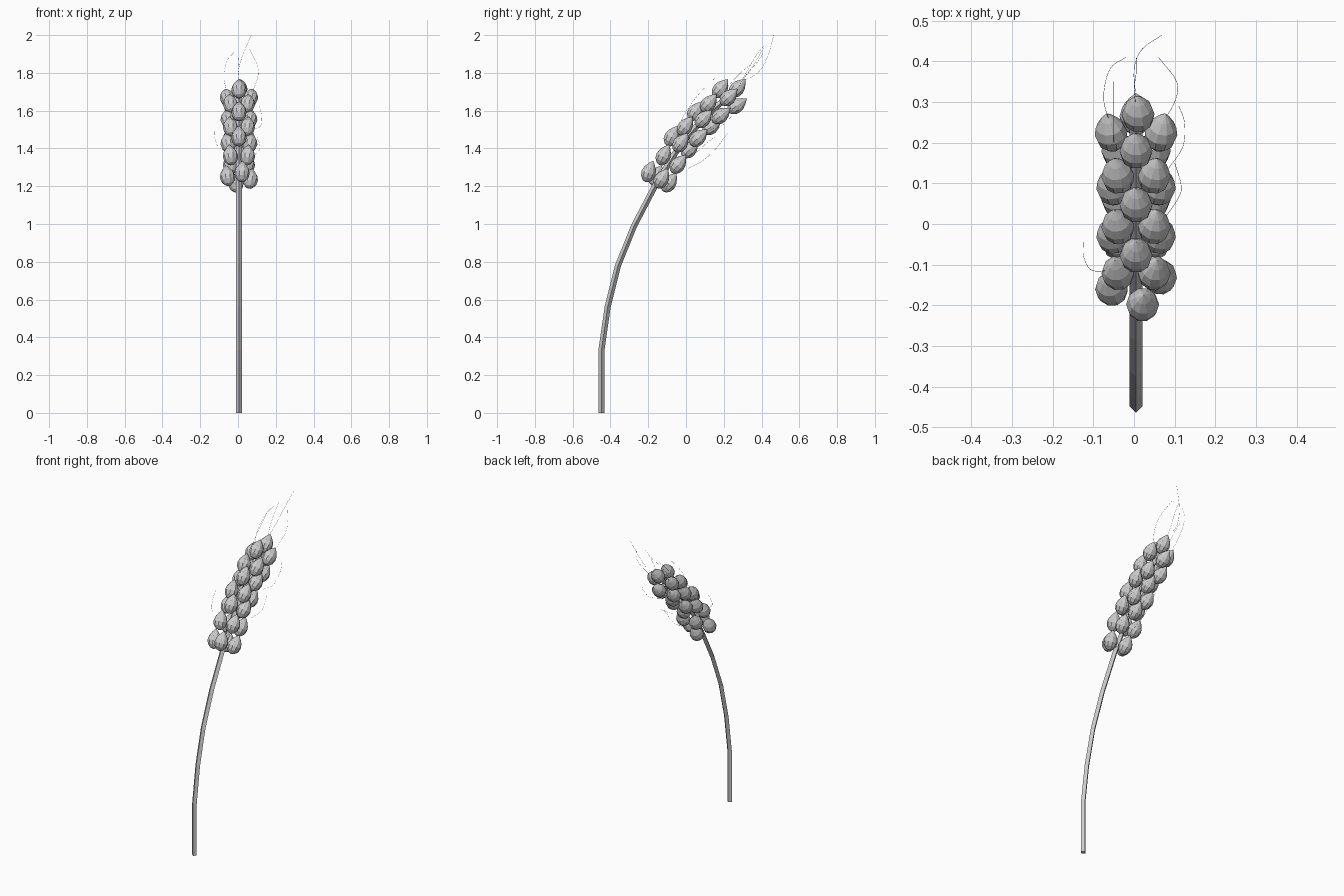
import bpy, bmesh, math
from mathutils import Vector

if "Cube" in bpy.data.objects:
    bpy.data.objects.remove(bpy.data.objects["Cube"])


def loft(name, rings, cap=True):
    """Bridge equal-sized rings of points into one flat-shaded object."""
    bm = bmesh.new()
    loops = [[bm.verts.new(p) for p in ring] for ring in rings]
    n = len(loops[0])
    for a, b in zip(loops, loops[1:]):
        for i in range(n):
            j = (i + 1) % n
            bm.faces.new((a[i], a[j], b[j], b[i]))
    if cap:
        bm.faces.new(loops[0][::-1])
        bm.faces.new(loops[-1])
    bmesh.ops.remove_doubles(bm, verts=bm.verts, dist=1e-5)
    bmesh.ops.recalc_face_normals(bm, faces=bm.faces)
    me = bpy.data.meshes.new(name)
    bm.to_mesh(me)
    bm.free()
    ob = bpy.data.objects.new(name, me)
    bpy.context.collection.objects.link(ob)
    return ob


def ring(c, d, r, n):
    """Circle of n points round c, square to direction d."""
    u = Vector((1, 0, 0))
    u = (u - d * u.dot(d)).normalized()
    v = d.cross(u)
    return [c + r * (u * math.cos(2 * math.pi * k / n) + v * math.sin(2 * math.pi * k / n))
            for k in range(n)]


def tube(name, path, radii, n):
    pts = [Vector(p) for p in path]
    rings = []
    for i, p in enumerate(pts):
        d = (pts[min(i + 1, len(pts) - 1)] - pts[max(i - 1, 0)]).normalized()
        rings.append(ring(p, d, radii[i], n))
    return loft(name, rings)


CX = 0.005

# Bent stalk, running on through the ear
stalk = [(-.448, 0), (-.448, .33), (-.415, .56), (-.36, .78), (-.275, .99), (-.165, 1.2),
         (-.03, 1.42), (.095, 1.56), (.25, 1.70)]
tube("stalk", [(CX, y, z) for y, z in stalk], [.016] * 9, 4)

# Grain: pointed egg profile (distance along, radius)
GRAIN = [(-.055, 0), (-.048, .019), (-.028, .036), (-.003, .0405), (.022, .034),
         (.046, .018), (.066, 0)]


def grain(name, c, d):
    loft(name, [ring(c + d * t, d, r, 10) for t, r in GRAIN], cap=False)


# Whorls of four grains, alternately turned by 45 degrees: axis y, z, lean, radius, turn
whorls = [(-.143, 1.245, 62, .063, -15), (-.08, 1.338, 58, .064, 45), (-.028, 1.428, 54, .058, 0),
          (.03, 1.485, 49, .064, 45), (.092, 1.555, 47, .058, 0), (.152, 1.605, 45, .064, 45),
          (.225, 1.67, 44, .062, 0)]
for i, (y, z, lean, r, turn) in enumerate(whorls):
    a = math.radians(lean)
    along = Vector((0, math.cos(a), math.sin(a)))
    upper = Vector((0, -math.sin(a), math.cos(a)))
    for k in range(4):
        t = math.radians(90 + turn + 90 * k)
        out = Vector((math.cos(t), 0, 0)) + upper * math.sin(t)
        grain(f"grain_{i}_{k}", Vector((CX, y, z)) + out * r, (along + out * .15).normalized())
grain("grain_tip", Vector((.01, .272, 1.718)), Vector((0, .65, .76)))

# Hair-thin awns as smooth arcs through a few control points
awns = [
    [(.005, .29, 1.75), (0, .33, 1.82), (.005, .37, 1.89), (.005, .41, 1.94)],
    [(.005, .31, 1.76), (0, .38, 1.80), (.02, .43, 1.88), (.07, .465, 2.0)],
    [(.07, .25, 1.69), (.1, .30, 1.76), (.105, .35, 1.83), (.06, .41, 1.93)],
    [(-.06, .25, 1.70), (-.075, .31, 1.78), (-.06, .38, 1.86), (-.02, .41, 1.91)],
    [(-.05, .20, 1.70), (-.05, .25, 1.76), (-.05, .30, 1.81), (-.05, .35, 1.85)],
    [(-.06, -.115, 1.38), (-.105, -.113, 1.41), (-.124, -.08, 1.46), (-.125, -.045, 1.51)],
    [(0, -.04, 1.52), (0, .01, 1.61), (0, .07, 1.69), (0, .15, 1.77)],
    [(.08, .02, 1.36), (.112, .07, 1.39), (.115, .1, 1.42), (.1, .15, 1.46)],
    [(.08, .13, 1.50), (.12, .19, 1.52), (.124, .25, 1.58), (.11, .29, 1.63)],
    [(0, .0, 1.29), (0, .08, 1.33), (0, .15, 1.39), (0, .22, 1.48)],
]
for i, pts in enumerate(awns):
    p = [Vector(q) for q in pts]
    p = [2 * p[0] - p[1]] + p + [2 * p[-1] - p[-2]]
    path = []
    for s in range(3):
        a, b, c, d = p[s:s + 4]
        for t in (0, .25, .5, .75):
            path.append(.5 * (2 * b + (c - a) * t + (2 * a - 5 * b + 4 * c - d) * t * t
                              + (3 * b - a - 3 * c + d) * t ** 3))
    path.append(p[-2])
    tube(f"awn_{i}", path, [.0006] * len(path), 3)
